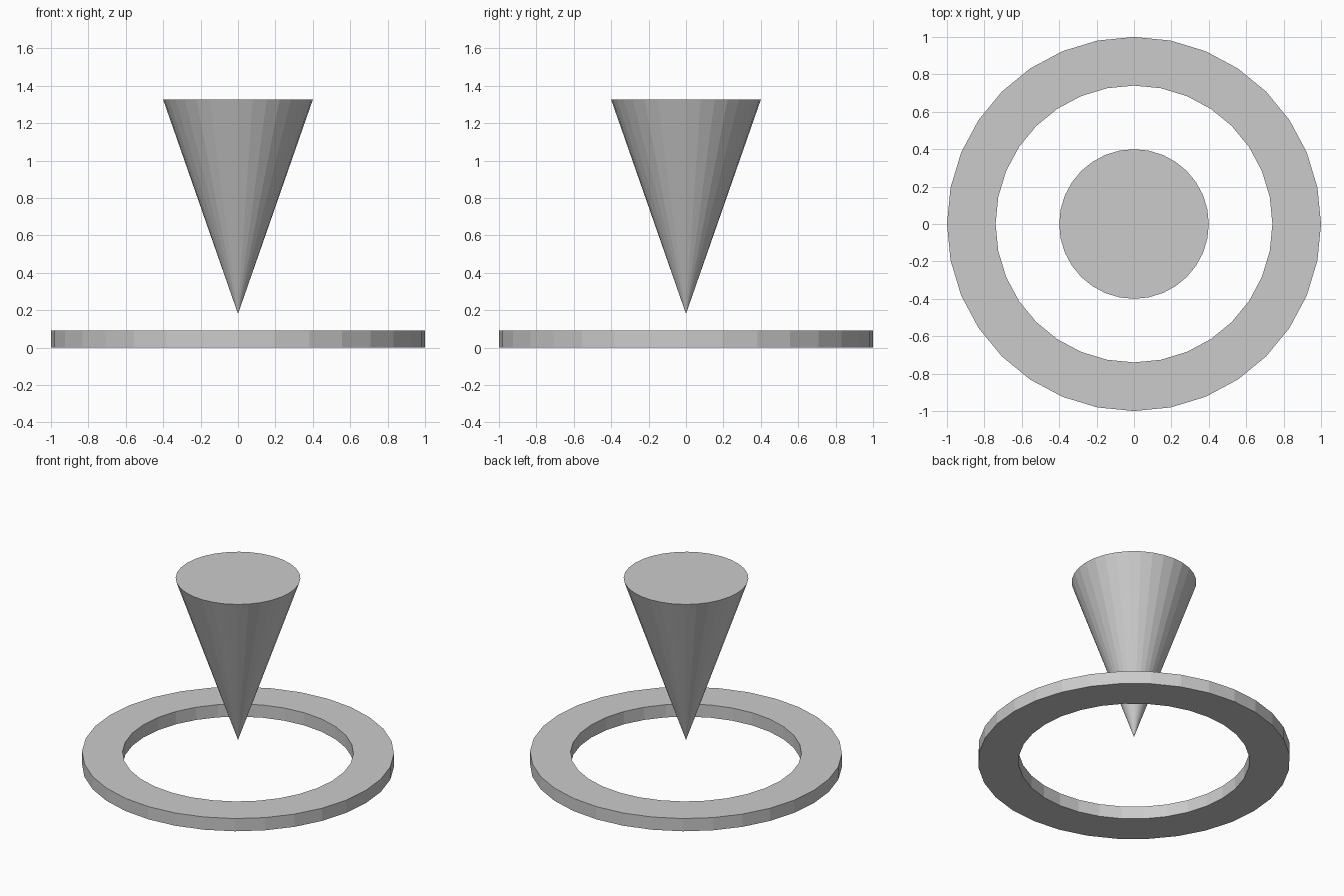
import bpy, bmesh
from math import cos, sin, tau

if "Cube" in bpy.data.objects:
    bpy.data.objects.remove(bpy.data.objects["Cube"])

SIDES = 32


def lathe(name, profile, closed):
    """Spin an (r, z) profile about z; r = 0 points become single tips, open ends are capped."""
    bm = bmesh.new()
    rings = []
    for r, z in profile:
        count = SIDES if r else 1
        rings.append([bm.verts.new((r * cos(tau * i / SIDES), r * sin(tau * i / SIDES), z))
                      for i in range(count)])
    pairs = list(zip(rings, rings[1:]))
    if closed:
        pairs.append((rings[-1], rings[0]))
    for a, b in pairs:
        for i in range(SIDES):
            j = (i + 1) % SIDES
            quad = [a[i % len(a)], a[j % len(a)], b[j % len(b)], b[i % len(b)]]
            bm.faces.new(list(dict.fromkeys(quad)))
    if not closed:
        for ring in (rings[0], rings[-1]):
            if len(ring) > 1:
                bm.faces.new(ring)
    bmesh.ops.recalc_face_normals(bm, faces=bm.faces)
    mesh = bpy.data.meshes.new(name)
    bm.to_mesh(mesh)
    bm.free()
    obj = bpy.data.objects.new(name, mesh)
    bpy.context.collection.objects.link(obj)
    return obj


# Flat ring lying on the ground
lathe("ground_ring", [(0.74, 0), (1, 0), (1, 0.09), (0.74, 0.09)], closed=True)

# Solid cone hovering point-down above the ring
lathe("pointer_cone", [(0, 0.18), (0.4, 1.325)], closed=False)
